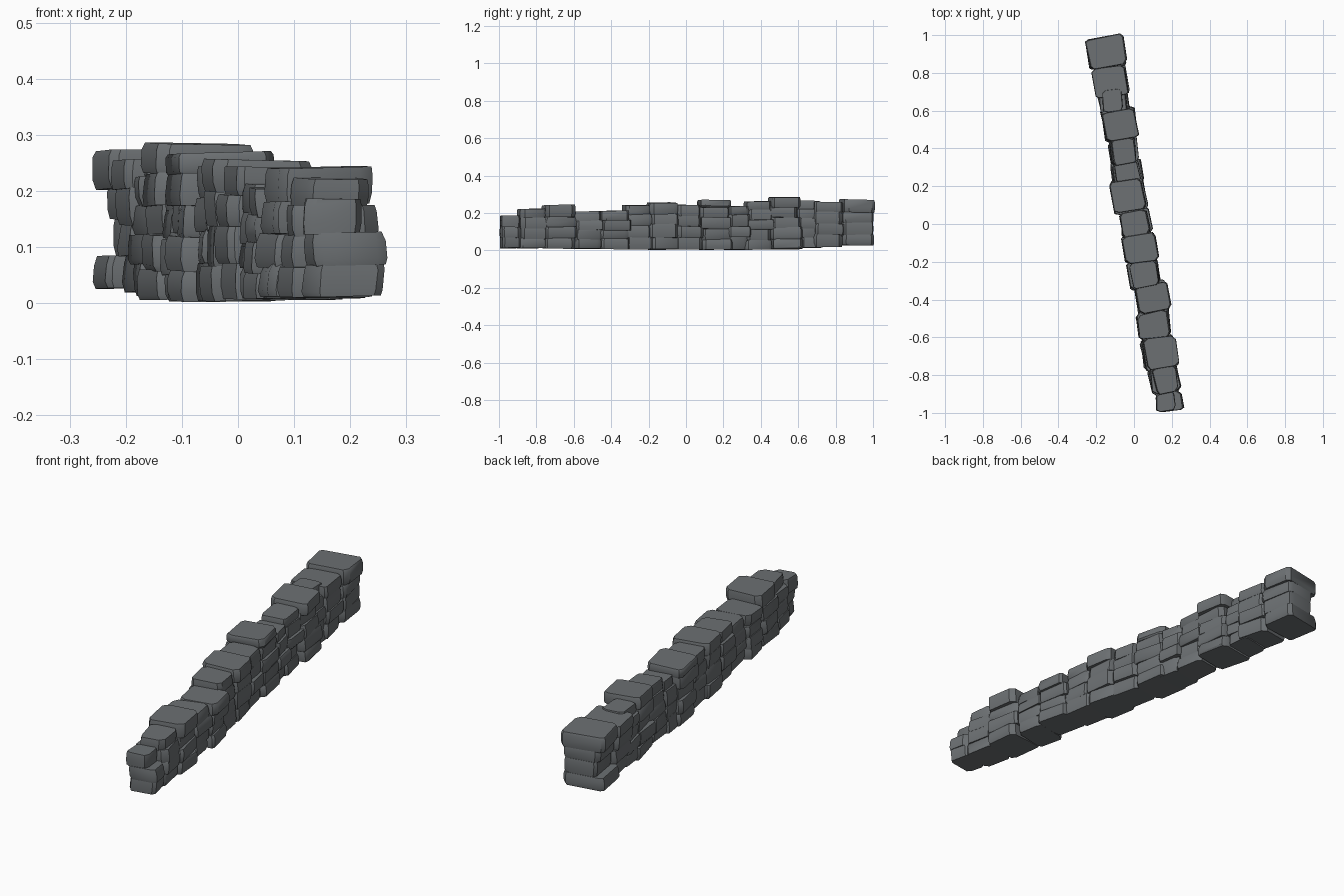
import bpy, bmesh, math, random
from mathutils import Matrix

if "Cube" in bpy.data.objects:
    bpy.data.objects.remove(bpy.data.objects["Cube"])

random.seed(4)
YAW = math.radians(9.4)          # the wall runs slightly askew to the y axis

stone_mat = bpy.data.materials.new("dark grey stone")
stone_mat.diffuse_color = (0.15, 0.162, 0.17, 1)
stone_mat.use_nodes = True
stone_mat.node_tree.nodes["Principled BSDF"].inputs["Base Color"].default_value = stone_mat.diffuse_color

# Capping stones along the wall: y0, y1, x0, x1, z0, z1
CAPS = [
    (-1.00, -0.88, 0.11, 0.225, 0.122, 0.186),
    (-0.90, -0.75, 0.10, 0.235, 0.172, 0.222),
    (-0.77, -0.59, 0.05, 0.235, 0.176, 0.242),
    (-0.61, -0.46, 0.02, 0.19, 0.156, 0.207),
    (-0.47, -0.31, 0.01, 0.19, 0.160, 0.212),
    (-0.34, -0.19, -0.02, 0.13, 0.190, 0.242),
    (-0.21, -0.05, -0.06, 0.13, 0.195, 0.255),
    (-0.07, 0.08, -0.07, 0.08, 0.185, 0.243),
    (0.06, 0.24, -0.12, 0.06, 0.228, 0.268),
    (0.21, 0.34, -0.11, 0.03, 0.190, 0.237),
    (0.31, 0.46, -0.12, 0.01, 0.215, 0.262),
    (0.44, 0.61, -0.165, 0.02, 0.230, 0.284),
    (0.59, 0.72, -0.17, -0.055, 0.220, 0.266),
    (0.67, 0.84, -0.22, -0.03, 0.205, 0.257),
    (0.82, 1.00, -0.255, -0.04, 0.203, 0.272),
]
# Lower stones of the two end columns: centre x, width (bottom course first)
FIRST_END = [(0.188, 0.132), (0.188, 0.128)]
LAST_END = [(-0.155, 0.185), (-0.138, 0.16), (-0.140, 0.165)]


def jit(a):
    return random.uniform(-a, a)


def add_stone(name, cx, cy, width, length, z0, z1):
    """Blocky stone: cut-corner outline lofted through four levels."""
    bm = bmesh.new()
    hx, hy, h = width / 2, length / 2, z1 - z0
    outline = []
    for sx, sy in ((1, 1), (-1, 1), (-1, -1), (1, -1)):
        px, py = hx + jit(0.006), hy + jit(0.004)
        cut_x, cut_y = random.uniform(0.008, 0.028), random.uniform(0.008, 0.024)
        pair = [(sx * px, sy * (py - cut_y)), (sx * (px - cut_x), sy * py)]
        outline += pair if sx * sy > 0 else pair[::-1]
    levels = ((0.0, random.uniform(0.93, 0.97)), (random.uniform(0.15, 0.35), 1.0),
              (random.uniform(0.7, 0.85), 0.99), (1.0, random.uniform(0.92, 0.96)))
    tilt_x, tilt_y, lean = jit(0.03), jit(0.025), jit(0.006)
    rings = []
    for t, s in levels:
        sy = 1 - (1 - s) * 0.6
        rings.append([bm.verts.new((x * s + lean * (t - 0.5) + jit(0.001), y * sy,
                                    z0 + h * t + x * tilt_x + y * tilt_y))
                      for x, y in outline])
    for a, b in zip(rings, rings[1:]):
        for i in range(8):
            j = (i + 1) % 8
            bm.faces.new((a[i], a[j], b[j], b[i]))
    bm.faces.new(rings[0][::-1])
    bm.faces.new(rings[-1])
    bmesh.ops.transform(bm, verts=bm.verts, matrix=Matrix.Translation((cx, cy, 0))
                        @ Matrix.Rotation(YAW + jit(0.035), 4, 'Z'))
    bmesh.ops.recalc_face_normals(bm, faces=bm.faces)
    mesh = bpy.data.meshes.new(name)
    bm.to_mesh(mesh)
    bm.free()
    mesh.materials.append(stone_mat)
    obj = bpy.data.objects.new(name, mesh)
    bpy.context.collection.objects.link(obj)
    return obj


stones = []
for col, (y0, y1, x0, x1, z0, z1) in enumerate(CAPS):
    yc, xc = (y0 + y1) / 2, (x0 + x1) / 2
    # capping stone
    stones.append(add_stone(f"cap_stone_{col + 1}", xc, yc,
                            x1 - x0 - 0.01, y1 - y0 - 0.014, z0, z1))
    # courses beneath it; the footing rises a little toward both ends
    base = 0.004 + 0.022 * max(0, (yc - 0.45) / 0.45) + 0.009 * max(0, -yc)
    n = round((z0 - base) / 0.056)
    ends = {0: FIRST_END, len(CAPS) - 1: LAST_END}.get(col)
    beds = [base] + [base + (z0 - base) * k / n + jit(0.005) for k in range(1, n)] + [z0]
    for k in range(n):
        length, shift = y1 - y0 - 0.016, 0
        if ends:
            cx, width = ends[k]
        else:
            length += random.uniform(0, 0.016)
            shift = jit(0.012)
            width = 0.5 * min(max(x1 - x0, 0.13), 0.18) + 0.5 * 0.155 + jit(0.01)
            cx = 0.6 * xc + 0.4 * (0.008 - 0.165 * yc) + jit(0.007)
        stones.append(add_stone(f"wall_stone_{col + 1}_{k + 1}", cx, yc + shift, width, length,
                                beds[k], beds[k + 1] + 0.003))

# Soft stone faces with crisp edges
for obj in stones:
    obj.select_set(True)
bpy.context.view_layer.objects.active = stones[0]
bpy.ops.object.shade_smooth_by_angle(angle=math.radians(35))
